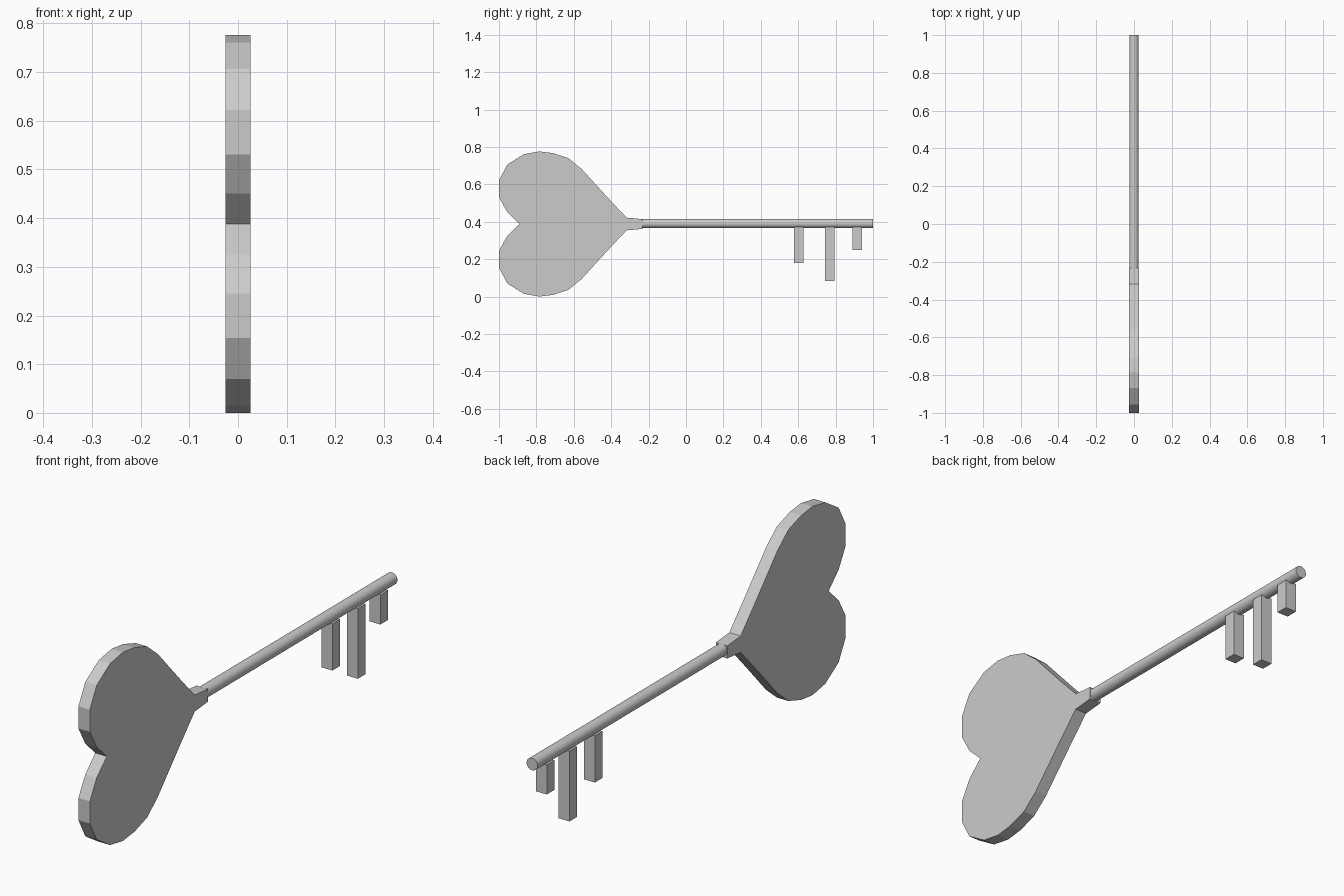
import bpy, bmesh, math

if "Cube" in bpy.data.objects:
    bpy.data.objects.remove(bpy.data.objects["Cube"])

MID = 0.388      # height of the heart's axis of symmetry
HALF = 0.026     # half thickness of the key
SHAFT_Z = 0.391


def extruded(name, outline, half):
    """Flat plate from a (y, z) outline, thick along x."""
    bm = bmesh.new()
    face = bm.faces.new([bm.verts.new((-half, y, z)) for y, z in outline])
    out = bmesh.ops.extrude_face_region(bm, geom=[face])
    verts = [v for v in out["geom"] if isinstance(v, bmesh.types.BMVert)]
    bmesh.ops.translate(bm, verts=verts, vec=(2 * half, 0, 0))
    bmesh.ops.recalc_face_normals(bm, faces=bm.faces)
    mesh = bpy.data.meshes.new(name)
    bm.to_mesh(mesh)
    bm.free()
    obj = bpy.data.objects.new(name, mesh)
    bpy.context.collection.objects.link(obj)
    return obj


# Heart-shaped bow with short neck: upper half outline (y, height above axis), mirrored
upper = [(-0.955, 0.063), (-1.0, 0.143), (-1.0, 0.234), (-0.955, 0.318),
         (-0.868, 0.373), (-0.785, 0.388), (-0.71, 0.379), (-0.628, 0.352),
         (-0.558, 0.294), (-0.4, 0.121), (-0.318, 0.034), (-0.232, 0.026)]
outline = [(-0.89, MID)] + [(y, MID + h) for y, h in upper]
outline += [(y, MID - h) for y, h in reversed(upper)]
extruded("heart_bow", outline, HALF)

# Round shaft
y0, y1 = -0.24, 1.0
bpy.ops.mesh.primitive_cylinder_add(vertices=32, radius=0.025, depth=y1 - y0,
                                    location=(0, (y0 + y1) / 2, SHAFT_Z),
                                    rotation=(math.pi / 2, 0, 0))
shaft = bpy.context.object
shaft.name = "shaft"
bpy.ops.object.shade_smooth_by_angle(angle=math.radians(30))

# Square teeth hanging below the shaft: (centre y, bottom z)
for i, (y, bottom) in enumerate([(0.603, 0.18), (0.768, 0.083), (0.915, 0.25)]):
    top = 0.372
    extruded(f"tooth_{i + 1}", [(y - 0.025, bottom), (y + 0.025, bottom),
                                (y + 0.025, top), (y - 0.025, top)], 0.025)
